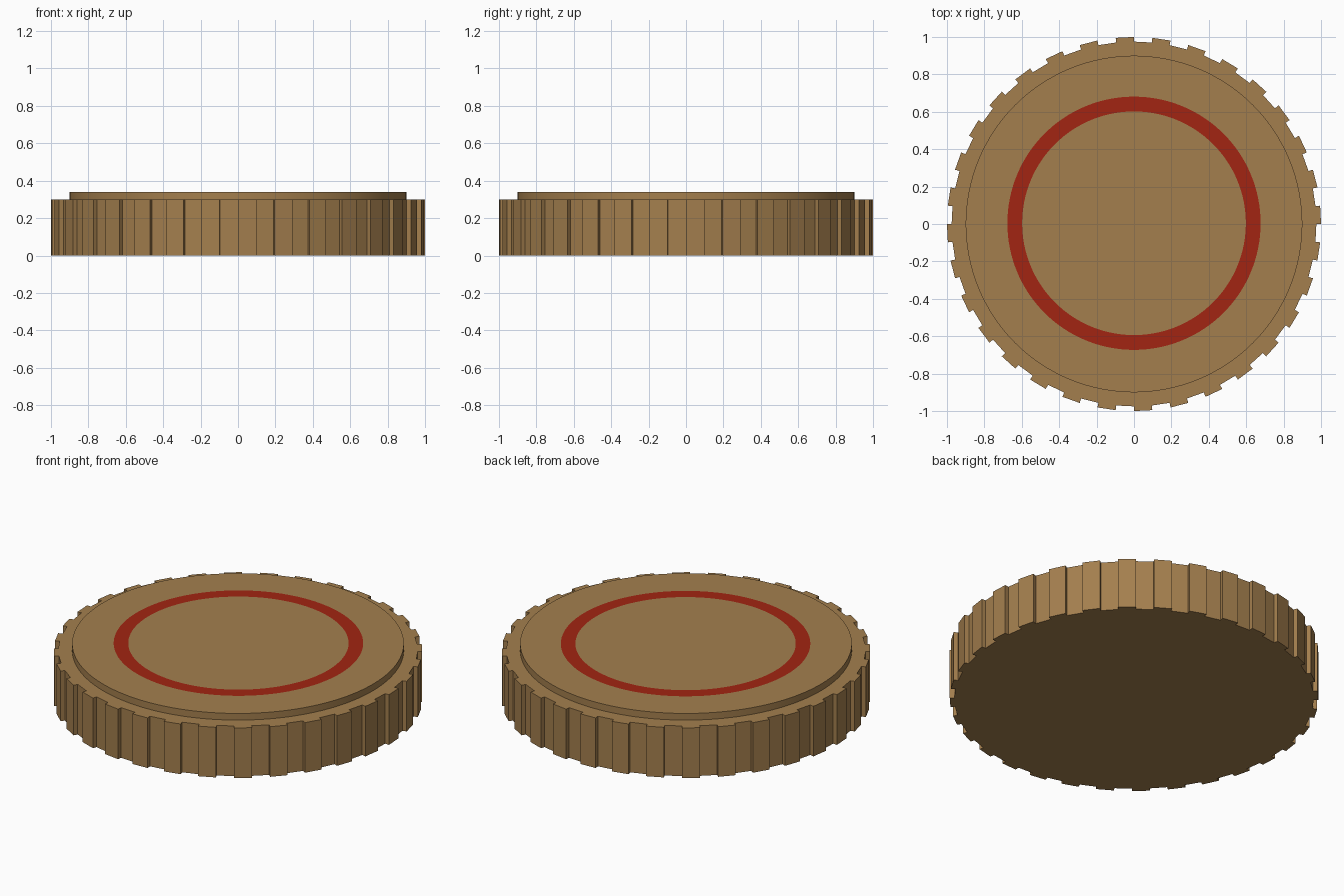
import bpy, bmesh, math

if "Cube" in bpy.data.objects:
    bpy.data.objects.remove(bpy.data.objects["Cube"])


def material(name, rgb):
    m = bpy.data.materials.new(name)
    m.diffuse_color = (*rgb, 1)
    m.use_nodes = True
    m.node_tree.nodes["Principled BSDF"].inputs["Base Color"].default_value = m.diffuse_color
    return m


def make_object(name, bm, mats):
    bmesh.ops.recalc_face_normals(bm, faces=bm.faces)
    me = bpy.data.meshes.new(name)
    bm.to_mesh(me)
    bm.free()
    for m in mats:
        me.materials.append(m)
    ob = bpy.data.objects.new(name, me)
    bpy.context.collection.objects.link(ob)
    return ob


def ring(bm, r, z, n, cy=0.0):
    return [bm.verts.new((r * math.cos(2 * math.pi * i / n),
                          r * math.sin(2 * math.pi * i / n) + cy, z)) for i in range(n)]


def bridge(bm, a, b, mat=0):
    n = len(a)
    for i in range(n):
        j = (i + 1) % n
        bm.faces.new((a[i], a[j], b[j], b[i])).material_index = mat


tan = material("tan", (0.37, 0.212, 0.076))
red = material("dark red", (0.36, 0.018, 0.006))

# Notched body: 32 raised teeth alternating with shallow gaps
TEETH, OUTER, INNER, HEIGHT = 32, 1.0, 0.975, 0.30
step = math.pi / TEETH
outline = []
for k in range(TEETH):
    a = 2 * k * step
    for r, ang in ((INNER, a), (OUTER, a), (OUTER, a + step), (INNER, a + step)):
        outline.append((r * math.cos(ang), r * math.sin(ang)))
bm = bmesh.new()
low = [bm.verts.new((x, y, 0)) for x, y in outline]
high = [bm.verts.new((x, y, HEIGHT)) for x, y in outline]
bridge(bm, low, high)
bm.faces.new(low)
bm.faces.new(high)
make_object("notched_body", bm, [tan])

# Raised top disc with a red band set into its face
N = 128
bm = bmesh.new()
base = ring(bm, 0.90, HEIGHT, N)
rim = ring(bm, 0.90, 0.34, N)
band_out = ring(bm, 0.677, 0.34, N, 0.004)
band_in = ring(bm, 0.598, 0.34, N, 0.004)
bridge(bm, base, rim)
bridge(bm, rim, band_out)
bridge(bm, band_out, band_in, 1)
bm.faces.new(band_in)
disc = make_object("top_disc", bm, [tan, red])

bpy.context.view_layer.objects.active = disc
disc.select_set(True)
bpy.ops.object.shade_smooth_by_angle(angle=math.radians(30))
